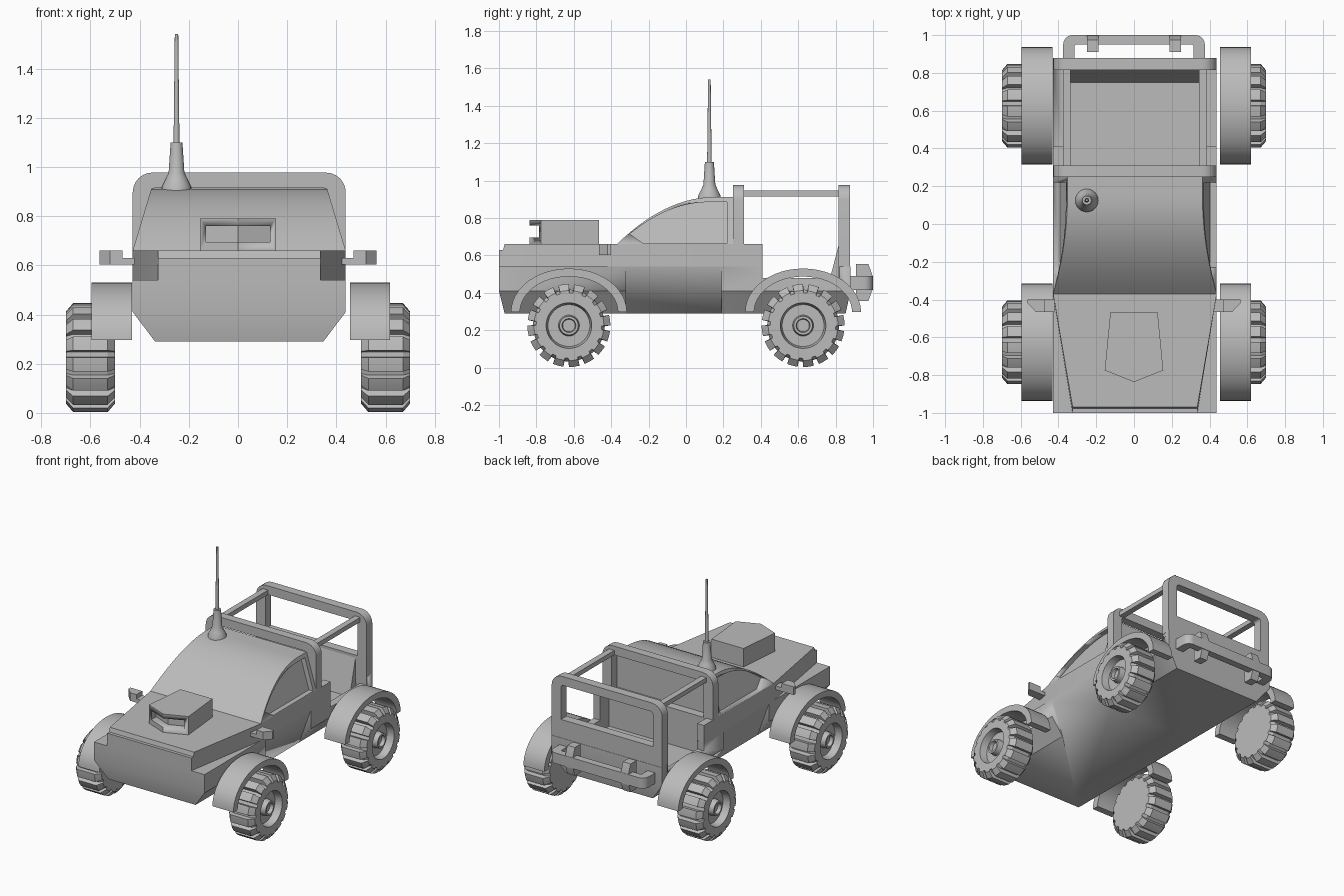
import bpy, bmesh, math

if "Cube" in bpy.data.objects:
    bpy.data.objects.remove(bpy.data.objects["Cube"])

grey = bpy.data.materials.new("plain grey")
grey.use_nodes = True
grey.diffuse_color = (0.5, 0.5, 0.5, 1)
grey.node_tree.nodes["Principled BSDF"].inputs["Base Color"].default_value = (0.5, 0.5, 0.5, 1)

W = 0.433      # half width of the body
MID = 0.005    # the body sits slightly off the wheel axis


def finish(name, bm, smooth=30):
    bmesh.ops.recalc_face_normals(bm, faces=bm.faces)
    mesh = bpy.data.meshes.new(name)
    bm.to_mesh(mesh)
    bm.free()
    mesh.materials.append(grey)
    ob = bpy.data.objects.new(name, mesh)
    bpy.context.collection.objects.link(ob)
    bpy.ops.object.select_all(action="DESELECT")
    ob.select_set(True)
    bpy.context.view_layer.objects.active = ob
    bpy.ops.object.shade_smooth_by_angle(angle=math.radians(smooth))
    return ob


def place(axis, p, t):
    u, v = p
    return {"x": (t, u, v), "y": (u, t, v), "z": (u, v, t)}[axis]


def prism(name, pts, axis, a, b, warp=None, hole=None):
    """Extrude an outline along an axis, optionally with a hole of equal point count."""
    bm = bmesh.new()
    n = len(pts)

    def ring(loop, t):
        return [bm.verts.new(place(axis, p, t)) for p in loop]

    def bridge(r, s):
        for i in range(n):
            j = (i + 1) % n
            bm.faces.new((r[i], r[j], s[j], s[i]))

    lo, hi = ring(pts, a), ring(pts, b)
    bridge(lo, hi)
    if hole:
        hlo, hhi = ring(hole, a), ring(hole, b)
        bridge(hlo, hhi)
        bridge(lo, hlo)
        bridge(hi, hhi)
    else:
        bm.faces.new(lo)
        bm.faces.new(hi)
    if warp:
        for v in bm.verts:
            warp(v.co)
    return finish(name, bm)


def box(name, x0, x1, y0, y1, z0, z1):
    return prism(name, [(x0, y0), (x1, y0), (x1, y1), (x0, y1)], "z", z0, z1)


def cut(ob, *cutters):
    for c in cutters:
        m = ob.modifiers.new("cut", "BOOLEAN")
        m.operation, m.solver, m.object = "DIFFERENCE", "EXACT", c
        bpy.context.view_layer.objects.active = ob
        bpy.ops.object.modifier_apply(modifier=m.name)
        bpy.data.objects.remove(c)


def lathe(name, profile, x, y, z):
    """Round part around a vertical axis from (radius, height) pairs."""
    bm = bmesh.new()
    rings = [[bm.verts.new((x + r * math.cos(k * math.pi / 12), y + r * math.sin(k * math.pi / 12), z + h))
              for k in range(24)] for r, h in profile]
    for r, s in zip(rings, rings[1:]):
        for k in range(24):
            bm.faces.new((r[k], r[k - 1], s[k - 1], s[k]))
    bm.faces.new(rings[0])
    bm.faces.new(rings[-1])
    return finish(name, bm)


# Lower hull with chamfered underside, cargo tub and door scoops
def taper_hull(co):
    if co.z < 0.3:
        co.x = MID + (co.x - MID) * 0.79
        co.y *= 0.97


side = [(W, 0.29), (W, 0.41), (W, 0.54)]
bm = bmesh.new()
loops = [[bm.verts.new((MID + sx * W, y, z)) for sx, y in ((-1, -1), (1, -1), (1, 0.88), (-1, 0.88))]
         for z in (0.29, 0.41, 0.54)]
for r, s in zip(loops, loops[1:]):
    for k in range(4):
        bm.faces.new((r[k], r[k - 1], s[k - 1], s[k]))
bm.faces.new(loops[0])
bm.faces.new(loops[-1])
for v in bm.verts:
    taper_hull(v.co)
hull = finish("hull", bm)
cut(hull, box("tub_cutter", MID - 0.38, MID + 0.38, 0.31, 0.82, 0.4, 0.7),
    box("wall_cutter", -0.6, 0.6, 0.41, 0.82, 0.48, 0.7))
for s in (-1, 1):
    wedge = [(MID + s * x, z) for x, z in ((W + 0.002, 0.545), (0.338, 0.28), (0.6, 0.28), (0.6, 0.545))]
    cut(hull, prism("door_cutter", wedge, "y", -0.32, 0.19))


# Tapered hood, waist and the fins behind the cab
def bevel_nose(co):
    if co.z > 0.65 and co.y < -0.9:
        co.y += 0.03


half = [(0.33, -1), (W, -0.37), (W, 0.41), (0.38, 0.41), (0.38, 0.31)]
outline = [(MID + x, y) for x, y in half] + [(MID - x, y) for x, y in reversed(half)]
upper = prism("hood_and_waist", outline, "z", 0.54, 0.66, bevel_nose)
box("nose_lip", MID - 0.33, MID + 0.33, -1, -0.96, 0.54, 0.63)


# Cab with curved windscreen, sloped sides and recessed windows
def wall(z):
    return W - 0.3 * (z - 0.66)


def lean(co):
    co.x = MID + math.copysign(wall(co.z), co.x)


def windscreen(y0, y1, z0, z1, n=14):
    return [(y0 + (y1 - y0) * (1 - math.cos(t)), z0 + (z1 - z0) * math.sin(t))
            for t in (math.pi / 2 * k / n for k in range(n + 1))]


def sweep(y0, y1, z0, z1, n=14):
    # rises steeply first, then flattens into the roof
    return [(y0 + (y1 - y0) * k / n, z0 + (z1 - z0) * (1 - (1 - k / n) ** 2)) for k in range(n + 1)]


cab = prism("cab", sweep(-0.37, 0.15, 0.66, 0.912) + [(0.25, 0.912), (0.25, 0.66)], "x", -1, 1, lean)
glass = [(-0.23, 0.665)] + sweep(-0.3, 0.12, 0.715, 0.885) + [(0.22, 0.885), (0.22, 0.665)]
for s in (-1, 1):
    def reach(co, s=s):
        co.x = MID + s * (wall(co.z) - 0.035 if abs(co.x) < 0.5 else 0.6)
    cut(cab, prism("window_cutter", glass, "x", 0.1 * s, s, reach))

# Hood scoop with a slot that follows its pointed front
scoop = prism("hood_scoop", [(-0.125, -0.465), (0.125, -0.465), (0.155, -0.775), (0, -0.837), (-0.155, -0.775)],
              "z", 0.655, 0.79)
cut(scoop, prism("slot_cutter", [(-0.13, -0.9), (0.13, -0.9), (0.13, -0.73), (0, -0.782), (-0.13, -0.73)],
                 "z", 0.695, 0.76))


# Roll cage: two rounded frames joined by rails, plus a sloped tailgate lining
def rounded(hx, z0, z1, r):
    pts = [(MID - hx, z0), (MID + hx, z0)]
    for cx, start in ((hx - r, 0), (r - hx, 90)):
        for k in range(7):
            a = math.radians(start + 15 * k)
            pts.append((MID + cx + r * math.cos(a), z1 - r + r * math.sin(a)))
    return pts


prism("front_frame", rounded(W, 0.65, 0.977, 0.08), "y", 0.25, 0.31, hole=rounded(0.36, 0.66, 0.915, 0.02))
prism("rear_frame", rounded(W, 0.48, 0.977, 0.08), "y", 0.815, 0.878, hole=rounded(0.36, 0.67, 0.915, 0.02))
prism("tailgate_lining", [(0.75, 0.4), (0.82, 0.4), (0.82, 0.67)], "x", MID - 0.345, MID + 0.345)
for s in (-1, 1):
    xs = sorted((MID + s * 0.34, MID + s * 0.382))
    box("cage_rail", *xs, 0.3, 0.83, 0.915, 0.947)


# Wheels: lugged tyre, solid inner side and recessed rim with a hollow hub
def wheel(name, s, y):
    lugs, low = 16, 0.192
    prof = [(0.5, 0.187), (0.53, 0.222), (0.67, 0.222), (0.7, 0.187), (0.7, 0.122), (0.65, 0.112),
            (0.65, 0.056), (0.69, 0.05), (0.69, 0.037), (0.665, 0.033)]
    bm = bmesh.new()
    rings = []
    for d, r in prof:
        ring = []
        for k in range(lugs):
            for f, deep in ((0, 0), (0.33, 0), (0.66, 0), (0.69, 1), (0.97, 1)):
                a = 2 * math.pi * (k + f) / lugs
                rr = min(r, low) if deep else r
                if deep and 0.18 < r < 0.2:
                    rr = r - 0.012
                ring.append(bm.verts.new((s * d, y + rr * math.cos(a), 0.225 + rr * math.sin(a))))
        rings.append(ring)
    for p, q in zip(rings, rings[1:]):
        for k in range(len(p)):
            bm.faces.new((p[k], p[k - 1], q[k - 1], q[k]))
    bm.faces.new(rings[0])
    bm.faces.new(rings[-1])
    finish(name, bm, 20)


def arc(y, hw, h):
    return [(y - hw * math.cos(math.pi * k / 24), 0.297 + h * math.sin(math.pi * k / 24)) for k in range(25)]


for s, side_name in ((-1, "right"), (1, "left")):
    for y, end in ((-0.626, "front"), (0.626, "rear")):
        wheel(f"{end}_{side_name}_wheel", s, y)
        mid = s * 0.525 + 0.012
        prism(f"{end}_{side_name}_fender", arc(y, 0.31, 0.233) + arc(y, 0.262, 0.19)[::-1],
              "x", mid - 0.082, mid + 0.082)
    # Mirrors
    head = [(0.47, -0.4), (0.563, -0.4), (0.563, -0.42), (0.52, -0.465), (0.47, -0.465)]
    prism(f"{side_name}_mirror", [(s * x, y) for x, y in head], "z", 0.603, 0.66)
    xs = sorted((s * 0.42, s * 0.475))
    box(f"{side_name}_mirror_arm", *xs, -0.465, -0.4, 0.603, 0.63)
    # Bumper brackets
    hook = [(0.91, 0.555), (0.975, 0.555), (0.998, 0.49), (0.998, 0.42), (0.975, 0.355), (0.91, 0.355)]
    prism("bumper_bracket", hook, "x", s * 0.218 - 0.03, s * 0.218 + 0.03)

# Rear bumper bar bent round to the body
def bend(hx, y1, r):
    right = [(hx, 0.87)] + [(hx - r + r * math.cos(a), y1 - r + r * math.sin(a))
                            for a in (math.pi / 12 * k for k in range(7))]
    return right + [(-x, y) for x, y in reversed(right)]


prism("rear_bumper", bend(0.375, 1, 0.05) + bend(0.315, 0.95, 0.01)[::-1], "z", 0.415, 0.49)

# Antenna
lathe("antenna_base", [(0.062, -0.01), (0.06, 0.01), (0.045, 0.04), (0.032, 0.068), (0.024, 0.19)], -0.25, 0.125, 0.91)
lathe("antenna_rod", [(0.012, 0), (0.007, 0.44)], -0.25, 0.125, 1.1)
